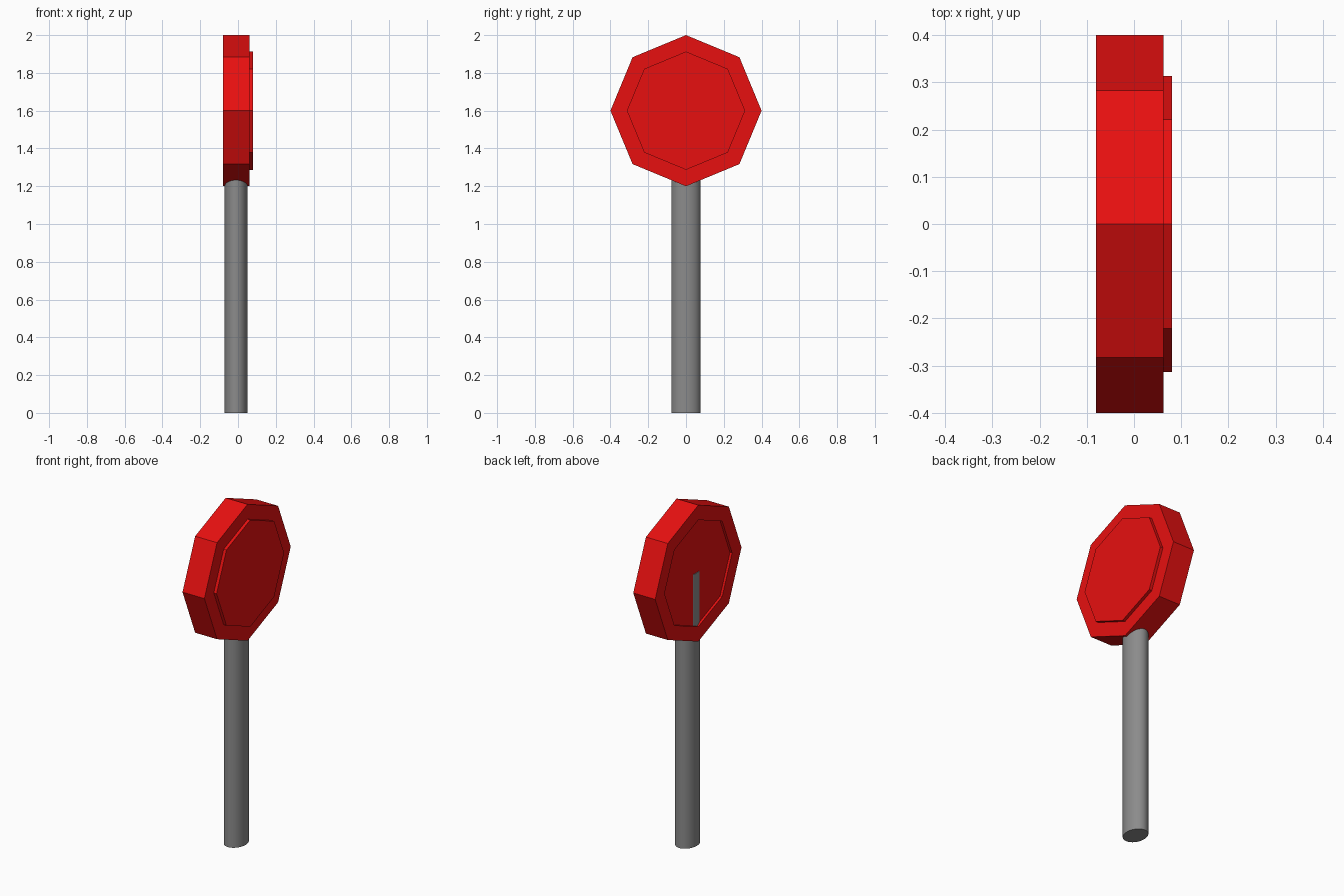
import bpy, bmesh, math

if "Cube" in bpy.data.objects:
    bpy.data.objects.remove(bpy.data.objects["Cube"])


def material(name, rgb):
    mat = bpy.data.materials.new(name)
    mat.diffuse_color = (*rgb, 1)
    mat.use_nodes = True
    mat.node_tree.nodes["Principled BSDF"].inputs["Base Color"].default_value = mat.diffuse_color
    return mat


def add_object(name, bm, mat):
    bmesh.ops.recalc_face_normals(bm, faces=bm.faces[:])
    mesh = bpy.data.meshes.new(name)
    bm.to_mesh(mesh)
    bm.free()
    mesh.materials.append(mat)
    obj = bpy.data.objects.new(name, mesh)
    bpy.context.collection.objects.link(obj)
    return obj


red = material("sign red", (0.80, 0.005, 0.005))
grey = material("post grey", (0.26, 0.26, 0.26))

# Octagonal sign panel: recessed back, thick rim, raised front plate
SIDES, CENTRE_Z = 8, 1.6
profile = [(-0.066, 0.313), (-0.08, 0.313), (-0.08, 0.4),
           (0.062, 0.4), (0.062, 0.313), (0.08, 0.313)]  # (x, radius)
bm = bmesh.new()
rings = []
for x, r in profile:
    angles = [math.tau * i / SIDES for i in range(SIDES)]
    rings.append([bm.verts.new((x, r * math.cos(a), CENTRE_Z + r * math.sin(a)))
                  for a in angles])
for a, b in zip(rings, rings[1:]):
    for i in range(SIDES):
        j = (i + 1) % SIDES
        bm.faces.new((a[i], a[j], b[j], b[i]))
bm.faces.new(rings[0])
bm.faces.new(rings[-1])
add_object("sign_panel", bm, red)

# Oval post, reaching up into the middle of the panel
POST_TOP = 1.6
bm = bmesh.new()
bmesh.ops.create_cone(bm, cap_ends=True, segments=32, radius1=1, radius2=1, depth=POST_TOP)
bmesh.ops.scale(bm, vec=(0.0605, 0.078, 1), verts=bm.verts[:])
bmesh.ops.translate(bm, vec=(-0.0105, 0, POST_TOP / 2), verts=bm.verts[:])
post = add_object("post", bm, grey)
bpy.context.view_layer.objects.active = post
post.select_set(True)
bpy.ops.object.shade_smooth_by_angle(angle=math.radians(30))
